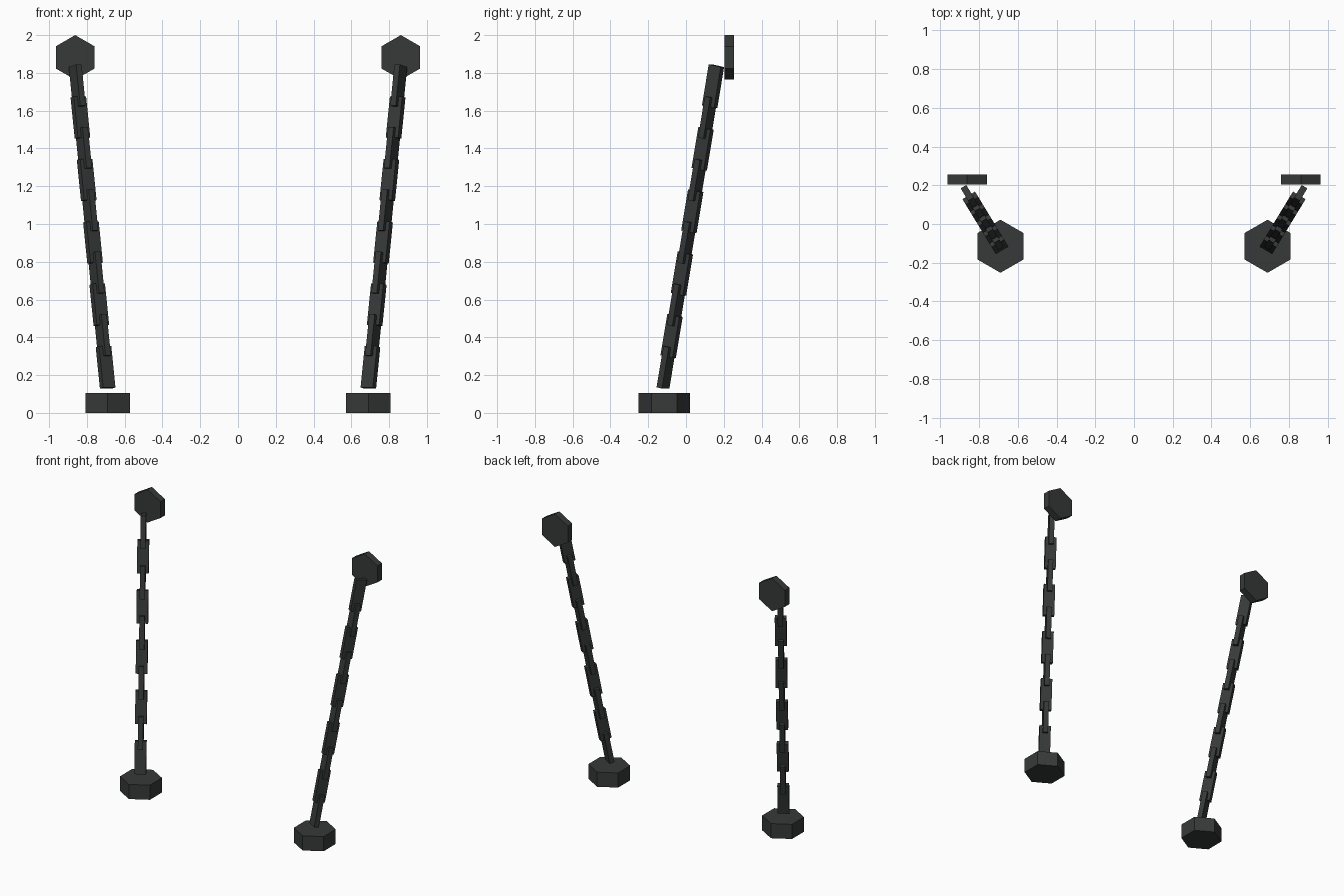
import bpy, bmesh
from math import pi
from mathutils import Matrix, Vector

if "Cube" in bpy.data.objects:
    bpy.data.objects.remove(bpy.data.objects["Cube"])

mat = bpy.data.materials.new("dark_iron")
mat.diffuse_color = (0.037, 0.042, 0.04, 1)
mat.use_nodes = True
mat.node_tree.nodes["Principled BSDF"].inputs["Base Color"].default_value = mat.diffuse_color


def finish(name, bm):
    bmesh.ops.recalc_face_normals(bm, faces=bm.faces)
    me = bpy.data.meshes.new(name)
    bm.to_mesh(me)
    bm.free()
    me.materials.append(mat)
    ob = bpy.data.objects.new(name, me)
    bpy.context.collection.objects.link(ob)


def hex_plate(name, centre, radius, depth, rot):
    bm = bmesh.new()
    bmesh.ops.create_cone(bm, cap_ends=True, segments=6, radius1=radius,
                          radius2=radius, depth=depth,
                          matrix=Matrix.Translation(centre) @ rot)
    # keep a corner pointing along the local y axis
    finish(name, bm)


def chain(name, start, end, count=10, length=0.222, width=0.076, thick=0.034):
    start, end = Vector(start), Vector(end)
    axis = (end - start).normalized()
    side = Vector((0, 0, 1)).cross(axis).normalized()
    lean = axis.cross(side)
    rot = Matrix((side, lean, axis)).transposed().to_4x4()
    step = ((end - start).length - length) / (count - 1)
    bm = bmesh.new()
    # flat links, every second one turned a quarter
    for i in range(count):
        centre = start + axis * (length / 2 + step * i)
        size = (width, thick, length) if i % 2 == 0 else (thick, width, length)
        bmesh.ops.create_cube(bm, size=1, matrix=Matrix.Translation(centre) @ rot
                              @ Matrix.Diagonal((*size, 1)))
    finish(name, bm)


for s, label in ((-1, "left"), (1, "right")):
    # floor weight, chain and wall plate
    hex_plate(label + "_floor_anchor", (s * 0.69, -0.115, 0.0525), 0.137, 0.105,
              Matrix.Identity(4))
    hex_plate(label + "_wall_plate", (s * 0.862, 0.23, 1.882), 0.118, 0.05,
              Matrix.Rotation(pi / 2, 4, 'X'))
    chain(label + "_chain", (s * 0.69, -0.122, 0.132), (s * 0.862, 0.161, 1.838))
